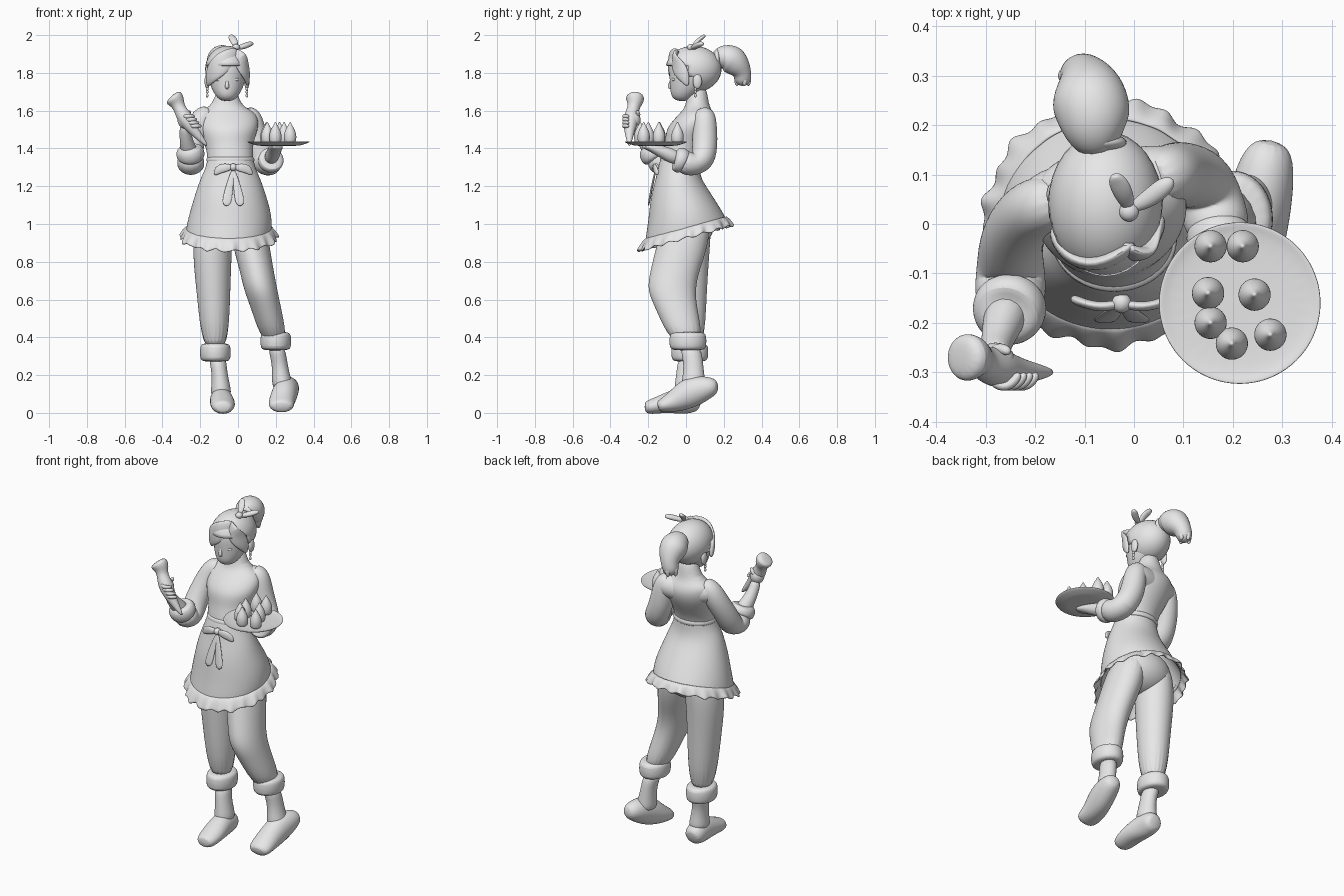
import bpy, bmesh, math
from mathutils import Vector, Matrix

if "Cube" in bpy.data.objects:
    bpy.data.objects.remove(bpy.data.objects["Cube"])

AXIS_X, AXIS_Y, AXIS_Z = Matrix.Identity(3)
SIDES = (("right", -1), ("left", 1))

clay = bpy.data.materials.new("clay_grey")
clay.use_nodes = True
clay.diffuse_color = (.8, .8, .8, 1)
clay.node_tree.nodes["Principled BSDF"].inputs["Base Color"].default_value = clay.diffuse_color


def finish(name, bm, subdivide=0, thickness=0):
    """Turn a bmesh into a smooth shaded object."""
    bmesh.ops.recalc_face_normals(bm, faces=bm.faces)
    mesh = bpy.data.meshes.new(name)
    bm.to_mesh(mesh)
    bm.free()
    mesh.materials.append(clay)
    obj = bpy.data.objects.new(name, mesh)
    bpy.context.collection.objects.link(obj)
    if thickness:
        shell = obj.modifiers.new("thickness", "SOLIDIFY")
        shell.thickness = thickness
    if subdivide:
        subsurf = obj.modifiers.new("smooth", "SUBSURF")
        subsurf.levels = subsurf.render_levels = subdivide
    bpy.ops.object.select_all(action="DESELECT")
    obj.select_set(True)
    bpy.context.view_layer.objects.active = obj
    bpy.ops.object.shade_smooth_by_angle(angle=math.radians(50))


def bridge(rows, closed_ends):
    """Join successive rings of points with quads."""
    bm = bmesh.new()
    rings = [[bm.verts.new(point) for point in row] for row in rows]
    for low, high in zip(rings, rings[1:]):
        for i in range(len(low)):
            j = (i + 1) % len(low)
            bm.faces.new((low[i], low[j], high[j], high[i]))
    if closed_ends:
        bm.faces.new(rings[0])
        bm.faces.new(rings[-1])
    return bm


def ellipse(centre, across, up, sides):
    angles = [math.tau * i / sides for i in range(sides)]
    return [centre + across * math.cos(a) + up * math.sin(a) for a in angles]


def stack(name, rings, sides=20, closed=True, thickness=0):
    """Level rings: x, y, z, half width, half depth, optional rise per y."""
    rows = []
    for x, y, z, half_width, half_depth, *rise in rings:
        up = Vector((0, half_depth, half_depth * sum(rise)))
        rows.append(ellipse(Vector((x, y, z)), AXIS_X * half_width, up, sides))
    finish(name, bridge(rows, closed), 2, thickness)


def limb(name, path, side=AXIS_X, sides=14):
    """Rings square to a path: x, y, z, radius, optional second radius."""
    points = [Vector(ring[:3]) for ring in path]
    rows = []
    for i, ring in enumerate(path):
        along = (points[min(i + 1, len(path) - 1)] - points[max(i - 1, 0)]).normalized()
        across = (side - along * side.dot(along)).normalized()
        rows.append(ellipse(points[i], across * ring[3], along.cross(across) * ring[-1], sides))
    finish(name, bridge(rows, True), 2)


def ball(name, centre, radii, keep=None, thickness=0):
    """Ellipsoid, optionally keeping only the faces that pass a rule."""
    bm = bmesh.new()
    bmesh.ops.create_uvsphere(bm, u_segments=32, v_segments=20, radius=1)
    if keep:
        cut = [face for face in bm.faces if not keep(face.calc_center_median())]
        bmesh.ops.delete(bm, geom=cut, context="FACES")
    bm.transform(Matrix.Translation(centre) @ Matrix.Diagonal(radii).to_4x4())
    finish(name, bm, 0, thickness)


def roll(name, x, y, z, half_width, half_depth, half_height):
    """Rounded band of cloth around a limb or the waist."""
    profile = ((.8, -1), (1, -.7), (1, .7), (.8, 1))
    stack(name, [(x, y, z + half_height * rise, half_width * scale, half_depth * scale)
                 for scale, rise in profile])


# Body, with the left shoulder set further back than the right
stack("torso", [(-.04, -.04, 1.28, .13, .1), (-.04, -.03, 1.36, .12, .1), (-.05, 0, 1.43, .13, .11),
                (-.05, .02, 1.5, .16, .13), (-.05, .05, 1.56, .16, .11), (-.06, .06, 1.6, .14, .08),
                (-.06, .06, 1.63, .07, .06), (-.06, .06, 1.74, .05, .05)])
limb("shoulder_yoke", [(-.22, .03, 1.54, .04), (-.19, .04, 1.55, .07), (-.05, .07, 1.54, .08),
                       (.08, .1, 1.55, .07), (.11, .1, 1.54, .04)], side=AXIS_Z)
ball("pelvis", (-.04, .01, 1), (.18, .14, .13))

# Trousers, rolled cuffs and ankles
stack("left_trouser", [(.04, .02, 1.08, .09, .12), (.07, -.02, .88, .1, .14), (.1, -.06, .75, .09, .13),
                       (.12, -.08, .65, .09, .13), (.15, -.05, .55, .08, .11), (.2, .01, .36, .07, .09)])
stack("right_trouser", [(-.11, .02, 1.08, .09, .12), (-.14, .01, .9, .11, .12), (-.13, .01, .65, .09, .1),
                        (-.12, .02, .31, .07, .08)])
roll("left_cuff", .2, .01, .38, .083, .1, .05)
roll("right_cuff", -.12, .02, .32, .083, .1, .05)
stack("left_ankle", [(.2, .02, .36, .05, .06), (.22, .04, .27, .04, .05), (.23, .04, .18, .05, .06),
                     (.24, .04, .12, .06, .07)])
stack("right_ankle", [(-.11, .02, .3, .05, .06), (-.1, 0, .23, .04, .05), (-.09, 0, .14, .05, .06),
                      (-.09, 0, .08, .06, .07)])

# Shoes: the left heel is lifted
limb("left_shoe", [(.28, .17, .14, .03), (.27, .13, .14, .06), (.25, .02, .11, .07, .09),
                   (.23, -.06, .06, .07, .06), (.23, -.12, .04, .07, .04), (.23, -.15, .03, .05, .03)])
limb("right_shoe", [(-.09, .08, .05, .04), (-.09, .05, .06, .06), (-.09, -.01, .07, .06, .08),
                    (-.08, -.12, .05, .07, .05), (-.08, -.19, .03, .06, .04), (-.08, -.22, .03, .04, .03)])

# Apron skirt with a wavy frill, higher at the back
stack("apron_skirt", [(-.04, -.03, 1.36, .12, .1), (-.04, -.04, 1.3, .13, .11), (-.04, -.04, 1.24, .16, .12),
                      (-.04, -.03, 1.15, .19, .16, .1), (-.04, -.01, 1.05, .22, .19, .2),
                      (-.05, 0, .96, .23, .22, .27)], sides=28, closed=False, thickness=.008)
frill_rows = []
for step in range(5):
    drop = step / 4
    row = []
    for i in range(144):
        a = math.tau * i / 144
        wave = drop * (math.sin(a * 24) + math.sin(a * 11)) * .006
        reach = .22 + .04 * drop ** .7 + wave
        y = (reach - .007) * math.sin(a)
        z = .985 - .06 * drop + .27 * y + drop * .007 * math.cos(a * 17)
        row.append((reach * math.cos(a) - .047, y, z))
    frill_rows.append(row)
finish("apron_frill", bridge(frill_rows, False), 1, .008)

# Waistband and front bow
roll("waistband", -.04, -.03, 1.34, .13, .11, .02)
knot_x = -.025
ball("bow_knot", (knot_x, -.16, 1.3), (.02, .02, .02))
for label, sign in SIDES:
    limb(label + "_bow_loop", [(knot_x, -.16, 1.3, .01), (knot_x + sign * .04, -.17, 1.3, .025, .01),
                               (knot_x + sign * .08, -.16, 1.29, .025, .01),
                               (knot_x + sign * .1, -.15, 1.26, .01)], side=AXIS_Z)
    limb(label + "_bow_tail", [(knot_x, -.16, 1.29, .01, .005), (knot_x + sign * .02, -.18, 1.2, .02, .006),
                               (knot_x + sign * .04, -.2, 1.09, .03, .006)])

# Sleeves, rolled cuffs and forearms
limb("right_sleeve", [(-.14, .05, 1.59, .05), (-.19, .04, 1.57, .06), (-.22, .02, 1.5, .065), (-.25, -.03, 1.4, .065),
                      (-.25, -.08, 1.32, .07), (-.25, -.13, 1.31, .075), (-.25, -.17, 1.37, .07)])
limb("right_sleeve_cuff", [(-.25, -.15, 1.34, .07), (-.25, -.17, 1.37, .08), (-.26, -.19, 1.4, .07), (-.26, -.19, 1.41, .04)])
limb("right_forearm", [(-.25, -.16, 1.36, .05), (-.27, -.21, 1.42, .04), (-.28, -.25, 1.48, .03), (-.28, -.27, 1.53, .03)])
limb("left_sleeve", [(.03, .09, 1.59, .05), (.07, .1, 1.57, .06), (.08, .1, 1.5, .067), (.1, .1, 1.41, .07),
                     (.14, .09, 1.33, .07), (.16, .03, 1.31, .07), (.18, -.04, 1.34, .065)])
limb("left_sleeve_cuff", [(.17, 0, 1.32, .06), (.17, -.02, 1.33, .07), (.18, -.05, 1.35, .07), (.18, -.06, 1.35, .04)])
limb("left_forearm", [(.17, -.03, 1.34, .045), (.19, -.12, 1.38, .035), (.2, -.2, 1.41, .04, .02), (.21, -.23, 1.41, .03, .01)])

# Hand gripping the piping bag
ball("right_palm", (-.28, -.28, 1.55), (.04, .04, .045))
for i, finger in enumerate(("index", "middle", "ring", "little")):
    x, z = -.3 + i * .012, 1.57 - i * .017
    limb("right_" + finger + "_finger", [(x, -.29, z, .01), (x + .02, -.33, z, .012),
                                         (x + .05, -.33, z, .012), (x + .07, -.3, z, .01)], side=AXIS_Z, sides=8)
limb("right_thumb", [(-.29, -.26, 1.56, .012), (-.27, -.25, 1.58, .014), (-.25, -.26, 1.6, .01)], sides=8)
limb("piping_bag", [(-.35, -.27, 1.68, .03), (-.34, -.27, 1.67, .055), (-.32, -.27, 1.64, .04), (-.31, -.28, 1.61, .03),
                    (-.28, -.29, 1.56, .046), (-.24, -.3, 1.5, .03), (-.16, -.3, 1.41, .008)], side=AXIS_Y)

# Round tray with dollops of cream
tray_profile = ((.1, 1.413), (.12, 1.417), (.164, 1.43), (.166, 1.438), (.155, 1.436), (.13, 1.428))
stack("tray", [(.214, -.16, z, radius, radius) for radius, z in tray_profile], sides=32)
dollop_profile = ((.028, 0), (.034, .02), (.035, .05), (.023, .08), (.009, .1), (.004, .115))
spots = ((.155, -.045), (.22, -.045), (.15, -.14), (.244, -.143), (.155, -.2), (.198, -.242), (.276, -.224))
for number, (x, y) in enumerate(spots, start=1):
    stack(f"cream_dollop_{number}", [(x, y, 1.425 + rise, radius, radius) for radius, rise in dollop_profile], sides=12)

# Head and face
head_x = -.058
stack("head", [(head_x, -.02, 1.65, .03, .03), (head_x, -.015, 1.675, .06, .065), (head_x, .01, 1.72, .085, .095),
               (head_x, .03, 1.77, .1, .118), (head_x, .04, 1.83, .107, .132), (head_x, .04, 1.9, .09, .11)])
limb("nose", [(head_x, -.07, 1.78, .007), (head_x, -.085, 1.74, .01), (head_x, -.09, 1.725, .012),
              (head_x, -.07, 1.715, .008)], sides=8)
ball("lips", (head_x, -.066, 1.693), (.016, .011, .007))
for label, sign in SIDES:
    ball(label + "_eyelid", (head_x + sign * .04, -.063, 1.765), (.022, .012, .01))
    ball(label + "_ear", (head_x + sign * .105, .06, 1.755), (.014, .024, .04))
    for place, z in (("upper", 1.715), ("middle", 1.7), ("lower", 1.68)):
        ball(label + "_earring_" + place + "_bead", (head_x + sign * .105, .05, z), (.007, .007, .01))

# Hair: cap with a face opening, swept fringe and ponytail
ball("hair_cap", (head_x, .04, 1.82), (.116, .148, .123),
     keep=lambda p: p.z > .2 or p.y > .1 - .3 * (p.z + 1), thickness=.01)
limb("right_fringe", [(0, -.04, 1.92, .02, .01), (-.05, -.08, 1.88, .055, .018), (-.11, -.08, 1.83, .06, .02),
                      (-.15, -.04, 1.78, .045, .018), (-.16, -.01, 1.73, .01)], side=AXIS_Z)
limb("left_fringe", [(-.02, -.04, 1.92, .02, .01), (.01, -.07, 1.88, .045, .018), (.03, -.04, 1.83, .05, .018),
                     (.05, -.01, 1.78, .035, .014), (.05, .01, 1.73, .008)], side=AXIS_Z)
limb("ponytail", [(-.07, .15, 1.86, .04), (-.08, .18, 1.88, .06), (-.08, .21, 1.88, .076), (-.09, .25, 1.87, .082),
                  (-.09, .28, 1.83, .066), (-.1, .3, 1.8, .048), (-.11, .3, 1.76, .048), (-.11, .3, 1.73, .02)])
ball("hair_tie", (-.07, .165, 1.87), (.055, .02, .055))
for label, x, y in (("right", -.14, .3), ("back", -.11, .33), ("left", -.08, .31), ("front", -.11, .27)):
    limb(label + "_ponytail_tip", [(-.1, .3, 1.81, .02), (x, y, 1.78, .02), (x, y, 1.75, .016), (x, y, 1.73, .006)], sides=8)

# Small knotted bow on top of the head
limb("right_hair_bow", [(-.01, .03, 1.93, .01), (-.02, .06, 1.97, .022, .012), (-.035, .09, 1.99, .02, .01),
                        (-.04, .1, 2, .008)])
limb("left_hair_bow", [(-.01, .03, 1.93, .01), (.03, .05, 1.94, .016, .02), (.065, .08, 1.955, .015, .02),
                       (.08, .09, 1.955, .007)], side=AXIS_Z)
ball("hair_bow_knot", (-.01, .025, 1.935), (.02, .02, .018))
